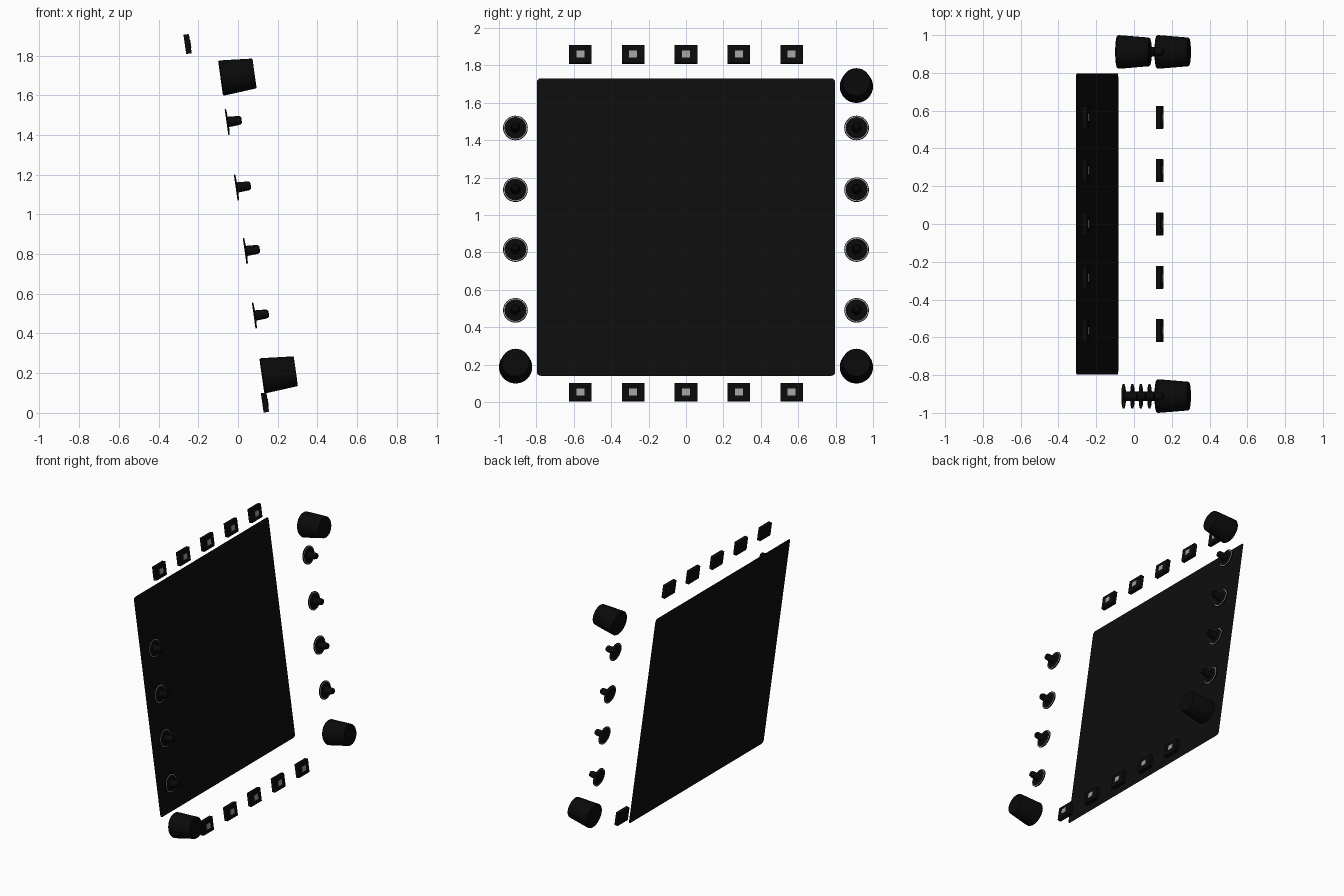
import bpy, bmesh, math
from mathutils import Vector

if "Cube" in bpy.data.objects:
    bpy.data.objects.remove(bpy.data.objects["Cube"])

TILT = math.radians(-8)          # whole panel leans back 8 degrees


def material(name, v):
    m = bpy.data.materials.new(name)
    m.diffuse_color = (v, v, v, 1)
    m.use_nodes = True
    m.node_tree.nodes["Principled BSDF"].inputs["Base Color"].default_value = m.diffuse_color
    return m


BLACK = material("black plastic", 0.003)
SCREEN = material("screen black", 0.004)
GREY = material("marking grey", 0.35)


def finish(name, bm, loc, mats, smooth=False):
    bmesh.ops.recalc_face_normals(bm, faces=bm.faces)
    me = bpy.data.meshes.new(name)
    bm.to_mesh(me)
    bm.free()
    for m in mats:
        me.materials.append(m)
    ob = bpy.data.objects.new(name, me)
    bpy.context.collection.objects.link(ob)
    ob.location = loc
    ob.rotation_euler.y = TILT
    if smooth:
        bpy.ops.object.select_all(action='DESELECT')
        ob.select_set(True)
        bpy.context.view_layer.objects.active = ob
        bpy.ops.object.shade_smooth_by_angle(angle=math.radians(35))
    return ob


def lathe(name, profile, loc, grey=(), n=32):
    """Turn (depth, radius) points about local x; grey lists grey bands."""
    bm = bmesh.new()
    rings = []
    for x, r in profile:
        rings.append([bm.verts.new((x, r * math.cos(a), r * math.sin(a)))
                      for a in (2 * math.pi * i / n for i in range(n))])
    for k in range(len(rings) - 1):
        a, b = rings[k], rings[k + 1]
        for i in range(n):
            j = (i + 1) % n
            f = bm.faces.new((a[i], a[j], b[j], b[i]))
            f.material_index = 1 if k in grey else 0
    bm.faces.new(rings[0])
    bm.faces.new(rings[-1])
    return finish(name, bm, loc, (BLACK, GREY), True)


# Screen: a thin sheet with rounded corners
bm = bmesh.new()
hy, hz, r = 0.797, 0.803, 0.02
pts = []
for q, (sy, sz) in enumerate(((1, 1), (-1, 1), (-1, -1), (1, -1))):
    for s in range(5):
        a = math.pi / 2 * (q + s / 4)
        pts.append(bm.verts.new((0, sy * (hy - r) + r * math.cos(a),
                                 sz * (hz - r) + r * math.sin(a))))
face = bm.faces.new(pts)
face.normal_update()
if face.normal.x < 0:
    face.normal_flip()
finish("screen", bm, (-0.195, 0, 0.935), (SCREEN,))

# Push buttons: top and bottom rows, each with a grey square on its face
for row, x, z in (("top", -0.255, 1.858), ("bottom", 0.135, 0.052)):
    for i in range(5):
        loc = (x, (i - 2) * 0.2825, z)
        bm = bmesh.new()
        bmesh.ops.create_cube(bm, size=1)
        bmesh.ops.scale(bm, vec=(0.026, 0.122, 0.098), verts=bm.verts)
        front = [f for f in bm.faces if f.calc_center_median().x > 0.01]
        bmesh.ops.inset_region(bm, faces=front, thickness=0.012)
        bmesh.ops.translate(bm, vec=(0.002, 0, 0), verts=front[0].verts)
        finish(f"{row}_button_{i + 1}", bm, loc, (BLACK,))
        bm = bmesh.new()
        bmesh.ops.create_cube(bm, size=1)
        bmesh.ops.scale(bm, vec=(0.004, 0.042, 0.038), verts=bm.verts)
        bmesh.ops.translate(bm, vec=(0.0155, 0, 0), verts=bm.verts)
        finish(f"{row}_button_mark_{i + 1}", bm, loc, (GREY,))

# Small knobs: thin disc with a grey ring, and a short round stem
small = [(-0.004, 0.058), (-0.004, 0.062), (-0.004, 0.066), (0.002, 0.066),
         (0.003, 0.0625), (0.004, 0.058), (0.006, 0.026), (0.055, 0.023),
         (0.068, 0.02), (0.073, 0.013)]
for side, y in (("left", -0.912), ("right", 0.912)):
    for i, z in enumerate((0.49, 0.815, 1.135, 1.465)):
        lathe(f"{side}_knob_{i + 1}", small,
              (0.083 - 0.1405 * (z - 0.49), y, z), grey=(0, 4))

# Large tapered knobs: three of the four corners
big = [(0, 0.085), (0.006, 0.089), (0.03, 0.0875), (0.168, 0.076), (0.173, 0.073)]
for name, x, y, z in (("lower_left_big_knob", 0.12, -0.911, 0.186),
                      ("lower_right_big_knob", 0.12, 0.911, 0.186),
                      ("upper_right_big_knob", -0.088, 0.911, 1.686)):
    lathe(name, big, (x, y, z))
